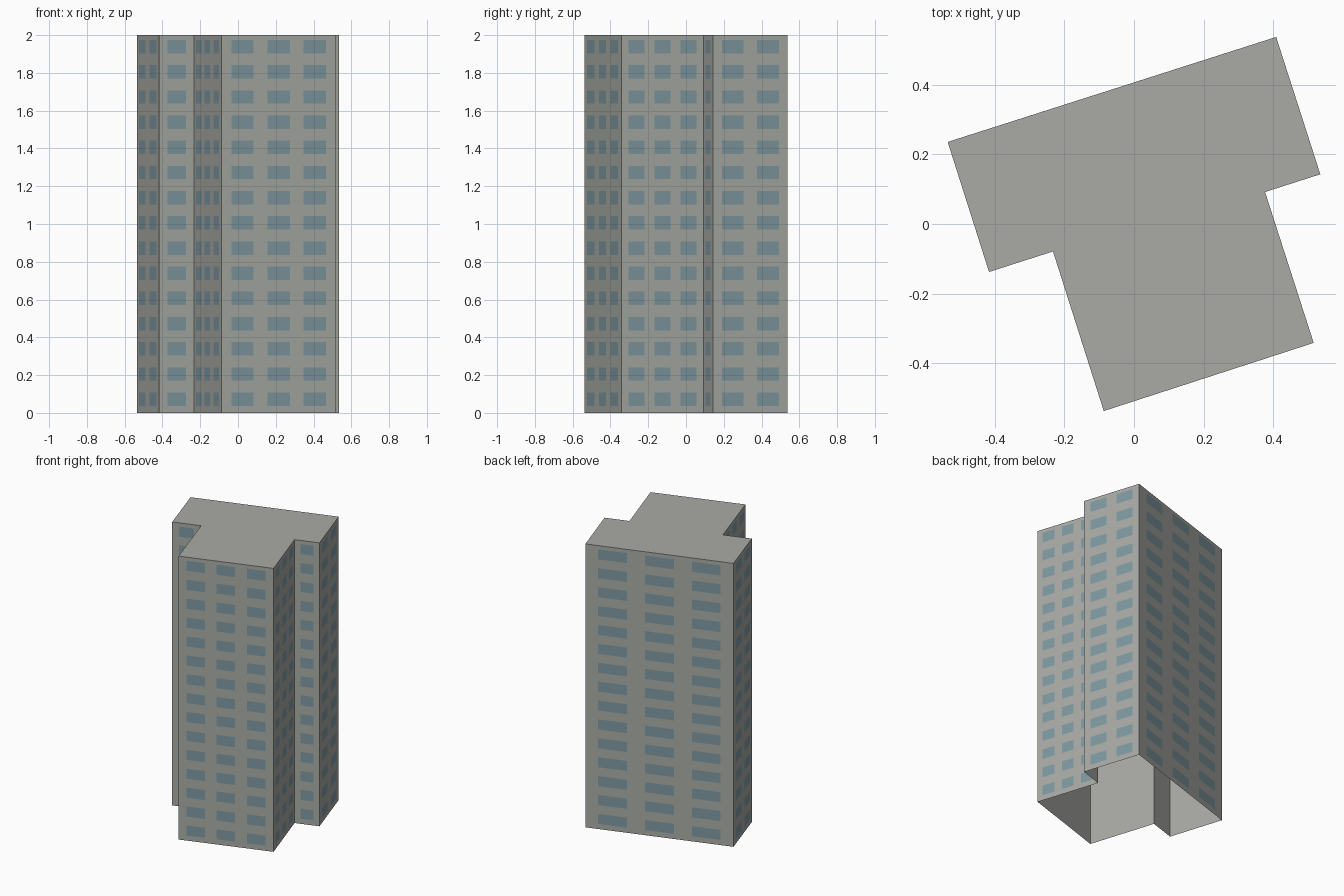
import bpy
import bmesh
from mathutils import Vector

if "Cube" in bpy.data.objects:
    bpy.data.objects.remove(bpy.data.objects["Cube"], do_unlink=True)

HEIGHT = 2.0
FLOORS = 15
SILL, HEAD = 0.037, 0.108      # window bottom and top within a storey
PROUD = 0.002                  # how far the panes sit off the wall

# Footprint corners, counter-clockwise, with window columns on the wall that follows
PLAN = [
    ((-0.087, -0.538), 3),
    ((0.517, -0.342), 3),
    ((0.377, 0.092), 1),
    ((0.536, 0.143), 2),
    ((0.409, 0.538), 3),
    ((-0.536, 0.236), 2),
    ((-0.417, -0.138), 1),
    ((-0.233, -0.079), 3),
]


def make_material(name, rgb):
    mat = bpy.data.materials.new(name)
    mat.use_nodes = True
    color = (*rgb, 1.0)
    mat.diffuse_color = color
    mat.node_tree.nodes["Principled BSDF"].inputs["Base Color"].default_value = color
    return mat


def make_object(name, bm, mat):
    mesh = bpy.data.meshes.new(name)
    bm.to_mesh(mesh)
    bm.free()
    mesh.materials.append(mat)
    obj = bpy.data.objects.new(name, mesh)
    bpy.context.collection.objects.link(obj)
    return obj


def upright_quad(bm, a, b, low, high):
    corners = [(a, low), (b, low), (b, high), (a, high)]
    return bm.faces.new([bm.verts.new((p.x, p.y, z)) for p, z in corners])


concrete = make_material("concrete grey", (0.40, 0.41, 0.38))
glass = make_material("blue grey glass", (0.21, 0.32, 0.36))

corners = [Vector(point) for point, _ in PLAN]

# Walls and flat roof, open underneath
bm = bmesh.new()
for i, start in enumerate(corners):
    upright_quad(bm, start, corners[(i + 1) % len(corners)], 0, HEIGHT)
bm.faces.new([bm.verts.new((p.x, p.y, HEIGHT)) for p in corners])
bmesh.ops.remove_doubles(bm, verts=bm.verts, dist=0.0001)
make_object("tower_walls", bm, concrete)

# Window panes, evenly spread over every wall and storey
bm = bmesh.new()
storey = HEIGHT / FLOORS
for i, (_, columns) in enumerate(PLAN):
    start, end = corners[i], corners[(i + 1) % len(corners)]
    along = end - start
    offset = Vector((along.y, -along.x)).normalized() * PROUD
    half = (0.52 if columns == 1 else 0.585) / columns / 2
    for c in range(columns):
        mid = 0.5 + (c - (columns - 1) / 2) * 0.95 / columns
        a = start + along * (mid - half) + offset
        b = start + along * (mid + half) + offset
        for f in range(FLOORS):
            upright_quad(bm, a, b, f * storey + SILL, f * storey + HEAD)
make_object("windows", bm, glass)
